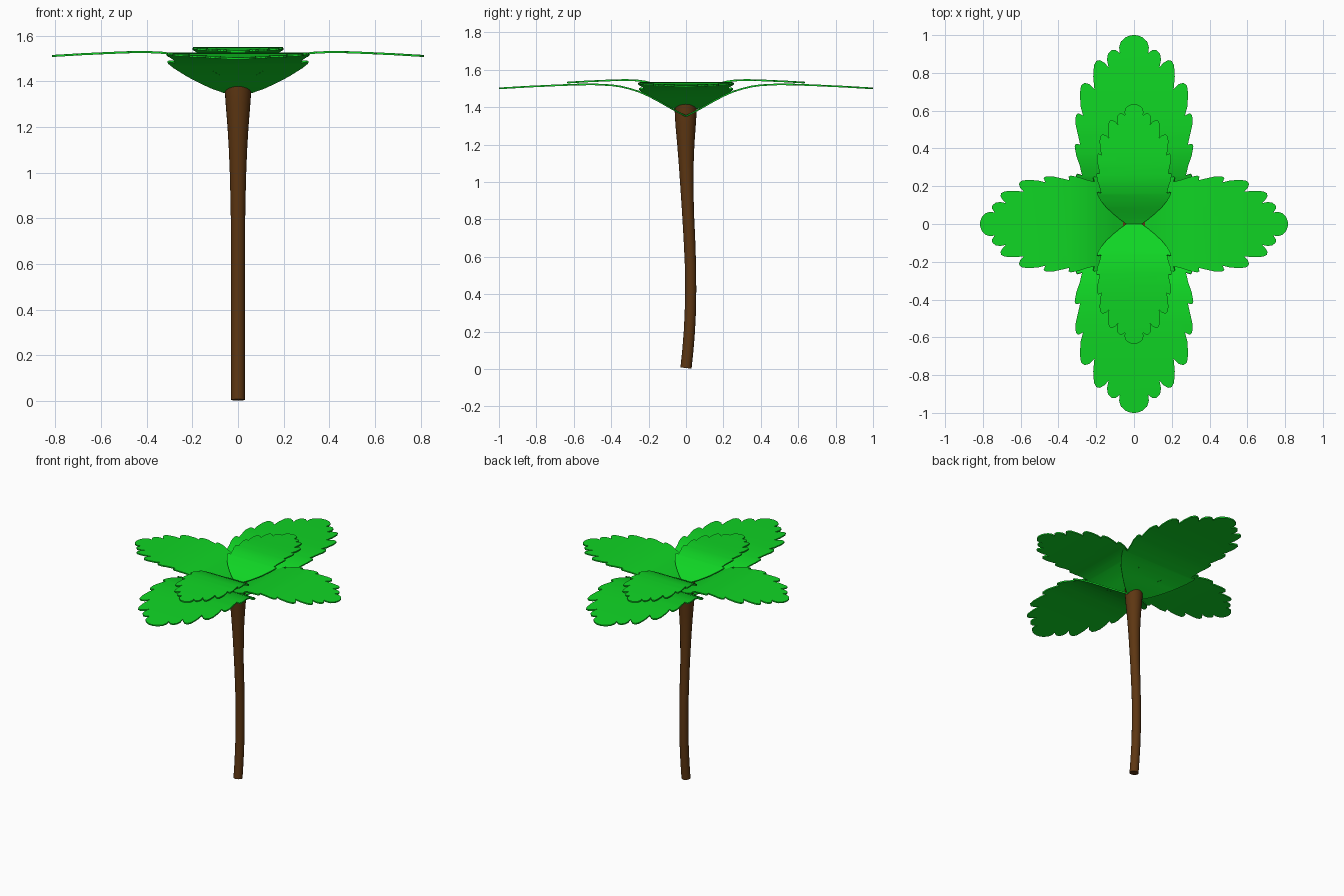
import bpy, bmesh, math
from mathutils import Matrix, Vector

if "Cube" in bpy.data.objects:
    bpy.data.objects.remove(bpy.data.objects["Cube"])


def material(name, rgb):
    m = bpy.data.materials.new(name)
    m.diffuse_color = (*rgb, 1)
    m.use_nodes = True
    m.node_tree.nodes["Principled BSDF"].inputs["Base Color"].default_value = m.diffuse_color
    return m


green = material("leaf_green", (0.005, 0.67, 0.018))
brown = material("bark_brown", (0.11, 0.037, 0.006))

# Half outline of a unit-length serrated leaf: (half width, distance from base)
OUTLINE = [(.06, 0), (.11, .035), (.17, .085), (.23, .14), (.28, .20), (.305, .245), (.308, .258),
           (.298, .265), (.275, .258), (.287, .31), (.305, .36), (.314, .41), (.308, .425), (.285, .42),
           (.294, .46), (.31, .53), (.308, .575), (.297, .587), (.27, .575), (.282, .62), (.287, .69),
           (.28, .733), (.262, .747), (.235, .74), (.21, .715), (.216, .78), (.212, .84), (.20, .863),
           (.18, .867), (.155, .852), (.135, .83), (.143, .87), (.138, .90), (.12, .92), (.10, .922),
           (.075, .905), (.079, .935), (.07, .965), (.045, .988), (.02, .998), (0, 1)]

# Side profile of the leaf: (distance from base, rise)
PROFILE = [(0, 0), (.05, .025), (.1, .053), (.15, .082), (.2, .108), (.25, .13), (.3, .146), (.35, .158),
           (.4, .165), (.5, .17), (.6, .168), (.7, .164), (.85, .157), (1, .148)]


def rise(v):
    for (a, za), (b, zb) in zip(PROFILE, PROFILE[1:]):
        if v <= b + 1e-6:
            return za + (zb - za) * (v - a) / (b - a)
    return PROFILE[-1][1]


def finish(name, bm, mat, thickness=0):
    me = bpy.data.meshes.new(name)
    bm.to_mesh(me)
    bm.free()
    ob = bpy.data.objects.new(name, me)
    bpy.context.collection.objects.link(ob)
    me.materials.append(mat)
    bpy.ops.object.select_all(action='DESELECT')
    ob.select_set(True)
    bpy.context.view_layer.objects.active = ob
    if thickness:
        mod = ob.modifiers.new("thickness", 'SOLIDIFY')
        mod.thickness = thickness
        mod.offset = 0
        bpy.ops.object.modifier_apply(modifier=mod.name)
    bpy.ops.object.shade_smooth_by_angle(angle=math.radians(35))


def leaf(name, angle, scale, base_z):
    bm = bmesh.new()
    pts = OUTLINE + [(-x, y) for x, y in reversed(OUTLINE[:-1])]
    bm.faces.new([bm.verts.new((x, y, 0)) for x, y in pts])
    # slice across the blade, then bend it along the profile
    for v, _ in PROFILE[1:-1]:
        bmesh.ops.bisect_plane(bm, geom=bm.verts[:] + bm.edges[:] + bm.faces[:],
                               plane_co=(0, v, 0), plane_no=(0, 1, 0), dist=1e-5)
    for vert in bm.verts:
        vert.co.z = rise(vert.co.y)
    bm.normal_update()
    bmesh.ops.reverse_faces(bm, faces=[f for f in bm.faces if f.normal.z < 0])
    bm.transform(Matrix.Translation((0, 0, base_z)) @ Matrix.Rotation(angle, 4, 'Z') @ Matrix.Scale(scale, 4))
    finish(name, bm, green, 0.009)


# Trunk: round rings along a gently bowed path (y, z, radius)
PATH = [(0, .005, .03), (.010, .1, .03), (.018, .2, .03), (.023, .3, .03), (.025, .42, .03), (.024, .55, .03),
        (.018, .7, .031), (.010, .85, .032), (.004, 1.0, .036), (.001, 1.1, .040), (-.001, 1.2, .046),
        (-.002, 1.3, .054), (-.002, 1.36, .058), (-.002, 1.43, .059)]
SIDES = 24
bm = bmesh.new()
rings = []
for i, (y, z, r) in enumerate(PATH):
    p, q = PATH[max(i - 1, 0)], PATH[min(i + 1, len(PATH) - 1)]
    t = Vector((0, q[0] - p[0], q[1] - p[1])).normalized()
    n = Vector((0, t.z, -t.y))
    rings.append([bm.verts.new(Vector((0, y, z)) + r * (Vector((math.cos(a), 0, 0)) + n * math.sin(a)))
                  for a in (2 * math.pi * k / SIDES for k in range(SIDES))])
for lo, hi in zip(rings, rings[1:]):
    for k in range(SIDES):
        j = (k + 1) % SIDES
        bm.faces.new((lo[k], lo[j], hi[j], hi[k]))
bm.faces.new(rings[0][::-1])
bm.faces.new(rings[-1])
finish("trunk", bm, brown)

# Crown: three opposed pairs of leaves, each pair smaller and higher
for side, turn in (("a", 0), ("b", math.pi)):
    leaf("large_leaf_" + side, turn, 1.0, 1.352)
    leaf("middle_leaf_" + side, turn + math.pi / 2, 0.815, 1.39)
    leaf("small_leaf_" + side, turn, 0.635, 1.437)
